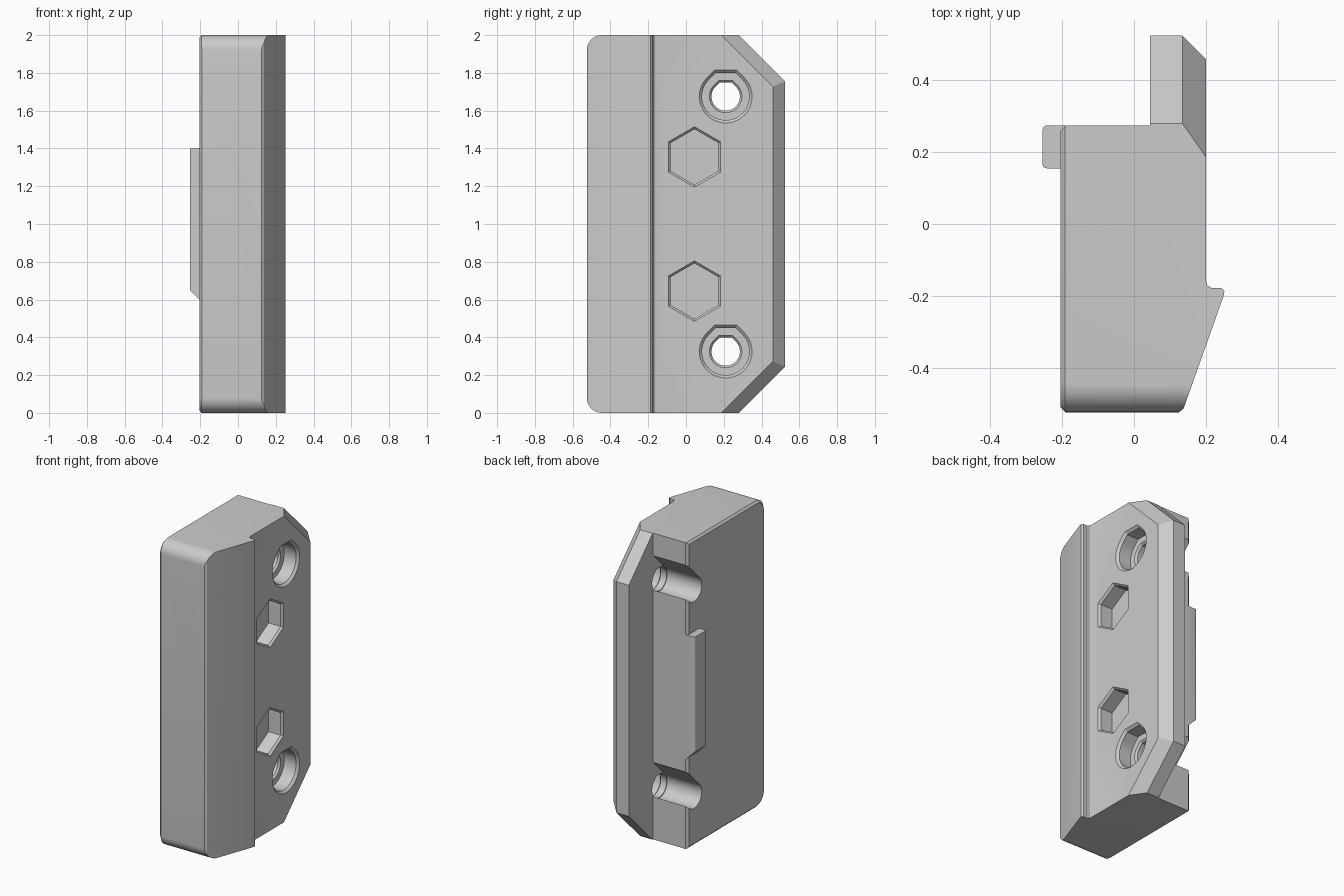
import bpy, bmesh
from math import sin, cos, pi, radians
from mathutils import Vector

if "Cube" in bpy.data.objects:
    bpy.data.objects.remove(bpy.data.objects["Cube"], do_unlink=True)

grey = bpy.data.materials.new("light_grey")
grey.use_nodes = True
colour = (0.6, 0.6, 0.6, 1)
grey.diffuse_color = colour
grey.node_tree.nodes["Principled BSDF"].inputs["Base Color"].default_value = colour

H = 2.0            # height
FACE = 0.2         # right face
INNER = 0.045      # inner side of the flange


def loft(rings):
    """Closed solid through rings of equal point count."""
    bm = bmesh.new()
    loops = [[bm.verts.new(p) for p in ring] for ring in rings]
    n = len(loops[0])
    for a, b in zip(loops, loops[1:]):
        for i in range(n):
            j = (i + 1) % n
            bm.faces.new((a[i], a[j], b[j], b[i]))
    bm.faces.new(loops[0])
    bm.faces.new(loops[-1])
    bmesh.ops.recalc_face_normals(bm, faces=bm.faces)
    return bm


def to_object(name, bm):
    bmesh.ops.recalc_face_normals(bm, faces=bm.faces)
    mesh = bpy.data.meshes.new(name)
    bm.to_mesh(mesh)
    bm.free()
    mesh.materials.append(grey)
    ob = bpy.data.objects.new(name, mesh)
    bpy.context.collection.objects.link(ob)
    return ob


def combine(target, tool, operation):
    mod = target.modifiers.new("bool", "BOOLEAN")
    mod.operation, mod.object, mod.solver = operation, tool, "EXACT"
    bpy.context.view_layer.objects.active = target
    bpy.ops.object.modifier_apply(modifier=mod.name)
    bpy.data.objects.remove(tool, do_unlink=True)


def arc(cy, cz, r, start, end, steps):
    angles = [radians(start + (end - start) * i / steps) for i in range(steps + 1)]
    return [(cy + r * cos(a), cz + r * sin(a)) for a in angles]


def teardrop(x, y, z, r):
    """Circle whose top is closed by two slopes and a flat."""
    flat = r * (2 ** 0.5 - 1)
    pts = arc(y, z, r, 135, 405, 36) + [(y + flat, z + r), (y - flat, z + r)]
    return [(x, *p) for p in pts]


def hexagon(x, y, z, r):
    return [(x, y + r * sin(i * pi / 3), z + r * cos(i * pi / 3)) for i in range(6)]


# Main body: plan section extruded upward, with the lip and the flange
plan = [(-.205, -.51), (-.19, -.525), (.125, -.525), (.138, -.515),
        (.25, -.2), (.252, -.187), (.242, -.178), (.215, -.178), (.204, -.17),
        (FACE, -.155), (FACE, .6), (INNER, .6), (INNER, .275),
        (-.19, .275), (-.205, .26)]
body = to_object("mount_body", loft([[(x, y, z) for x, y in plan] for z in (-.1, H + .1)]))

# Side outline: rounded front corners, cut rear corners
R = 0.08
side = (arc(-.525 + R, R, R, 180, 270, 10)
        + [(.28, 0), (.525, .245), (.525, H - .245), (.28, H)]
        + arc(-.525 + R, H - R, R, 90, 180, 10))


def inset_side(x, d):
    """Outline pulled toward its middle by d."""
    return [(x, y * (1 - d / .525), 1 + (z - 1) * (1 - d)) for y, z in side]


outline = loft([inset_side(-.205, .013), inset_side(-.192, 0), inset_side(.4, 0)])

# Chamfer along the rear edges of the right face
s = 0.5 ** 0.5
for point, normal in (((.135, .525, 1), (1, 1, 0)),
                      ((.135, .28, H), (1, s, s)),
                      ((.135, .28, 0), (1, s, -s))):
    geom = outline.verts[:] + outline.edges[:] + outline.faces[:]
    bmesh.ops.bisect_plane(outline, geom=geom, plane_co=Vector(point),
                           plane_no=Vector(normal), clear_outer=True)
    rim = [e for e in outline.edges if e.is_boundary]
    bmesh.ops.holes_fill(outline, edges=rim, sides=0)
combine(body, to_object("outline_cutter", outline), "INTERSECT")

# Locating tab on the left side, sloped underneath
tab = [(-.255, .65), (-.255, 1.4), (-.15, 1.4), (-.15, .545)]
bm = loft([[(x, y, z) for x, z in tab] for y in (.155, .275)])
edges = [e for e in bm.edges if all(v.co.x < -.25 for v in e.verts)
         and abs(e.verts[0].co.z - e.verts[1].co.z) > .1]
bmesh.ops.bevel(bm, geom=edges, offset=.012, segments=3, profile=.5, affect="EDGES")
combine(body, to_object("locating_tab", bm), "UNION")

# Screw holes, their open channels, and nut pockets, mirrored about mid height
for sign in (-1, 1):
    y, z = .21, 1 + sign * .675
    # Channel behind the flange with a sloped roof
    tang = .08 * s
    ring = arc(y, z, .08, 135, 360, 30) + [(.35, z), (.35, z + tang + .35 - y + tang)]
    combine(body, to_object("channel_cutter", loft(
        [[(x, *p) for p in ring] for x in (-.4, INNER)])), "DIFFERENCE")
    # Countersunk stepped hole through the flange
    steps = [(.23, .17), (.185, .125), (.1, .125), (.1, .086), (.088, .075), (.02, .075)]
    combine(body, to_object("screw_cutter", loft(
        [teardrop(x, y, z, r) for x, r in steps])), "DIFFERENCE")
    # Six-sided pocket
    steps = [(.23, .19), (.187, .147), (.1, .147)]
    combine(body, to_object("pocket_cutter", loft(
        [hexagon(x, .045, 1 + sign * .355, r) for x, r in steps])), "DIFFERENCE")

bpy.ops.object.select_all(action="DESELECT")
body.select_set(True)
bpy.context.view_layer.objects.active = body
bpy.ops.object.shade_smooth_by_angle(angle=radians(30))
